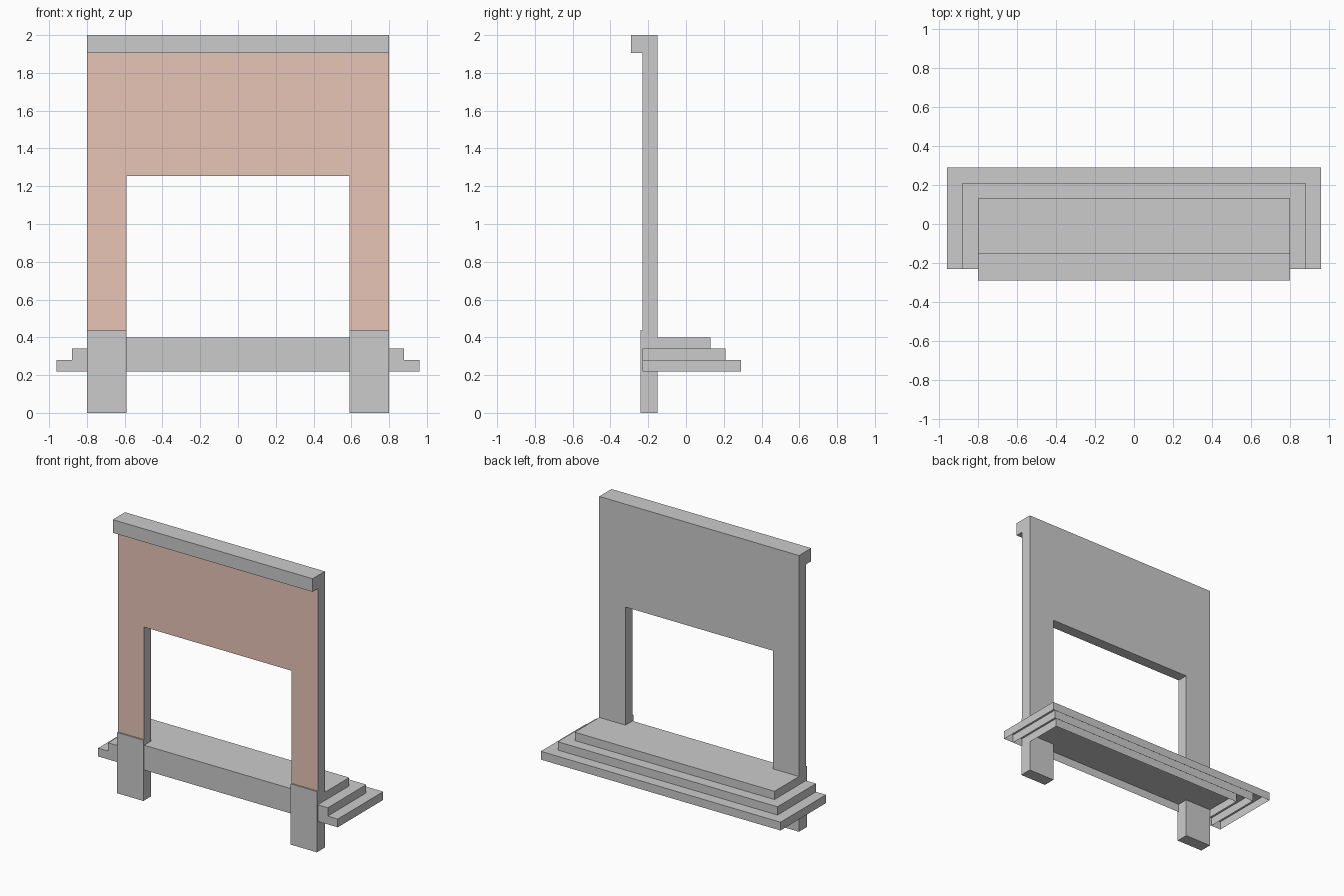
import bpy, bmesh

if "Cube" in bpy.data.objects:
    bpy.data.objects.remove(bpy.data.objects["Cube"])


def new_object(name, bm):
    mesh = bpy.data.meshes.new(name)
    bmesh.ops.recalc_face_normals(bm, faces=bm.faces[:])
    bm.to_mesh(mesh)
    bm.free()
    obj = bpy.data.objects.new(name, mesh)
    bpy.context.collection.objects.link(obj)
    return obj


def box(name, x, y0, y1, z0, z1, open_bottom=False):
    bm = bmesh.new()
    bmesh.ops.create_cube(bm, size=1)
    for v in bm.verts:
        v.co = (v.co.x * 2 * x, y1 if v.co.y > 0 else y0, z1 if v.co.z > 0 else z0)
    obj = new_object(name, bm)
    if open_bottom:
        bm = bmesh.new()
        bm.from_mesh(obj.data)
        bottom = [f for f in bm.faces if f.normal.z < -0.5]
        bmesh.ops.delete(bm, geom=bottom, context='FACES_ONLY')
        bm.to_mesh(obj.data)
        bm.free()
    return obj


# Surround: side profile with plinth foot and top ledge, run across the width
profile = [(-.24, 0), (-.15, 0), (-.15, 2), (-.29, 2),
           (-.29, 1.905), (-.23, 1.905), (-.23, .44), (-.24, .44)]
bm = bmesh.new()
face = bm.faces.new([bm.verts.new((-.8, y, z)) for y, z in profile])
ext = bmesh.ops.extrude_face_region(bm, geom=[face])
bmesh.ops.translate(bm, vec=(1.6, 0, 0),
                    verts=[g for g in ext["geom"] if isinstance(g, bmesh.types.BMVert)])
if not face.is_valid or len(bm.faces) < 10:
    bm.faces.new([v for v in bm.verts if v.co.x < 0])
surround = new_object("surround", bm)

# Doorway opening between the two legs
cutter = box("opening_cutter", .59, -.5, .1, -.2, 1.255)
cutter.hide_render = True
mod = surround.modifiers.new("opening", 'BOOLEAN')
mod.operation = 'DIFFERENCE'
mod.solver = 'EXACT'
mod.object = cutter
bpy.context.view_layer.objects.active = surround
bpy.ops.object.modifier_apply(modifier=mod.name)
bpy.data.objects.remove(cutter)

# Coloured front panel, grey elsewhere
grey = bpy.data.materials.new("grey")
grey.diffuse_color = (.8, .8, .8, 1)
grey.use_nodes = True
grey.node_tree.nodes["Principled BSDF"].inputs["Base Color"].default_value = grey.diffuse_color
pink = bpy.data.materials.new("front_panel")
pink.diffuse_color = (.8, .56, .47, 1)
pink.use_nodes = True
pink.node_tree.nodes["Principled BSDF"].inputs["Base Color"].default_value = pink.diffuse_color
surround.data.materials.clear()
surround.data.materials.append(grey)
surround.data.materials.append(pink)
for p in surround.data.polygons:
    p.material_index = int(p.normal.y < -.9 and abs(p.center.y + .23) < .003)

# Nested steps, hollow underneath
for i, name in enumerate(["lower_step", "middle_step", "upper_step"]):
    box(name, .96 - .08 * i, -.23, .29 - .08 * i, .22, .28 + .06 * i, open_bottom=True)
